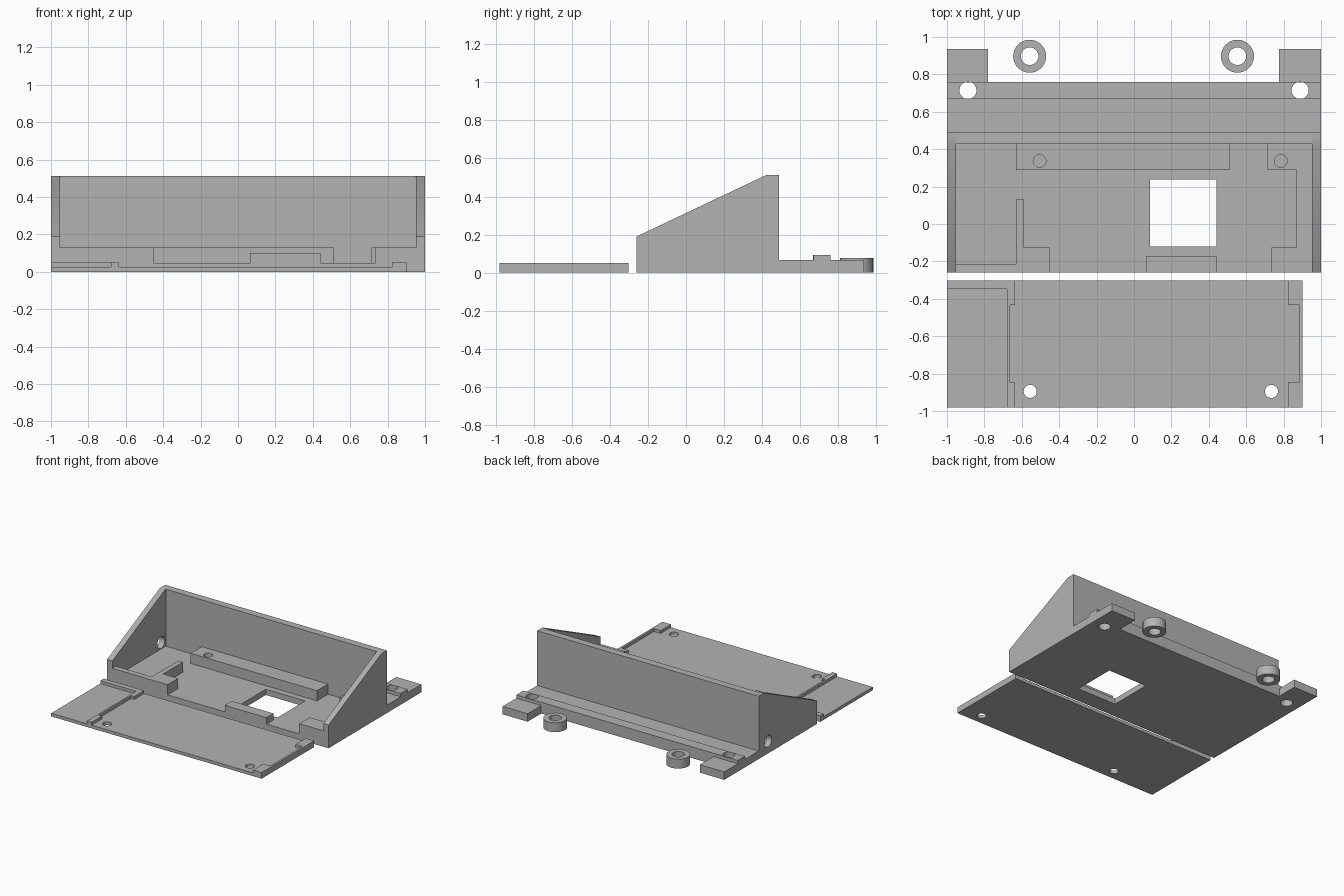
import bpy
import math
from mathutils import Matrix

if "Cube" in bpy.data.objects:
    bpy.data.objects.remove(bpy.data.objects["Cube"], do_unlink=True)

# One plain grey for everything
grey = bpy.data.materials.new("plain_grey")
grey.use_nodes = True
GREY = (0.45, 0.45, 0.45, 1)
grey.diffuse_color = GREY
for node in grey.node_tree.nodes:
    if node.type == "BSDF_PRINCIPLED":
        node.inputs["Base Color"].default_value = GREY

UPRIGHT = Matrix(((0, 0, 1, 0), (1, 0, 0, 0), (0, 1, 0, 0), (0, 0, 0, 1)))


def rect(x0, x1, y0, y1):
    return [(x0, y0), (x1, y0), (x1, y1), (x0, y1)]


def circle(x, y, r, n=32):
    return [(x + r * math.cos(i * math.tau / n), y + r * math.sin(i * math.tau / n))
            for i in range(n)]


def slab(name, loops, low, high, turn=Matrix()):
    """Extrude an outline (first loop) with holes (other loops) from low to high."""
    curve = bpy.data.curves.new(name + "_outline", "CURVE")
    curve.dimensions = "2D"
    curve.fill_mode = "BOTH"
    curve.extrude = (high - low) / 2
    for loop in loops:
        spline = curve.splines.new("POLY")
        spline.points.add(len(loop) - 1)
        for point, (u, v) in zip(spline.points, loop):
            point.co = (u, v, 0, 1)
        spline.use_cyclic_u = True
    helper = bpy.data.objects.new(name + "_outline", curve)
    bpy.context.collection.objects.link(helper)
    graph = bpy.context.evaluated_depsgraph_get()
    mesh = bpy.data.meshes.new_from_object(helper.evaluated_get(graph))
    bpy.data.objects.remove(helper, do_unlink=True)
    mesh.transform(turn @ Matrix.Translation((0, 0, (low + high) / 2)))
    mesh.materials.clear()
    mesh.materials.append(grey)
    obj = bpy.data.objects.new(name, mesh)
    bpy.context.collection.objects.link(obj)
    # Weld caps to sides, face outward, keep hard edges
    bpy.ops.object.select_all(action="DESELECT")
    obj.select_set(True)
    bpy.context.view_layer.objects.active = obj
    bpy.ops.object.mode_set(mode="EDIT")
    bpy.ops.mesh.select_all(action="SELECT")
    bpy.ops.mesh.remove_doubles(threshold=0.0005)
    bpy.ops.mesh.normals_make_consistent(inside=False)
    bpy.ops.object.mode_set(mode="OBJECT")
    bpy.ops.object.shade_smooth_by_angle(angle=math.radians(30))
    return obj


FLOOR, SHELF, RAIL, PAD, TOP = 0.047, 0.065, 0.092, 0.13, 0.512
FRONT, WALL_IN, WALL_OUT, REAR, TAB = -0.26, 0.43, 0.49, 0.76, 0.935
IN = 0.953


def rear_edge(y):
    """Outline from y back to the two corner tabs."""
    return [(-1, y), (1, y), (1, TAB), (0.775, TAB), (0.775, REAR),
            (-0.78, REAR), (-0.78, TAB), (-1, TAB)]


# Housing floor, rear shelf and rail
bolts = [circle(s * 0.888, 0.715, 0.046) for s in (-1, 1)]
window = rect(0.085, 0.44, -0.12, 0.237)
slab("base_plate", [rear_edge(FRONT), window] + bolts, 0, FLOOR)
slab("rear_shelf", [rear_edge(WALL_OUT)] + bolts, FLOOR, SHELF)
slab("rear_rail", [rect(-1, 1, 0.67, REAR)] + bolts, SHELF, RAIL)

# Upright walls
slab("back_wall", [rect(-IN, IN, WALL_IN, WALL_OUT)], FLOOR, TOP)
side = [(FRONT, FLOOR), (WALL_OUT, FLOOR), (WALL_OUT, TOP), (0.42, TOP), (FRONT, 0.19)]
slab("right_wall", [side, circle(0.37, 0.1, 0.048)], -1, -IN, UPRIGHT)
slab("left_wall", [side], IN, 1, UPRIGHT)

# Raised supports on the floor
slab("back_support", [rect(-0.63, 0.512, 0.288, WALL_IN), circle(-0.505, 0.337, 0.034)],
     FLOOR, PAD)
slab("left_support", [[(IN, FRONT), (IN, WALL_IN), (0.715, WALL_IN), (0.715, 0.288),
                       (0.87, 0.288), (0.87, -0.125), (0.735, -0.125), (0.735, FRONT)],
                      circle(0.785, 0.337, 0.034)], FLOOR, PAD)
slab("right_support", [[(-IN, FRONT), (-0.453, FRONT), (-0.453, -0.125), (-0.588, -0.125),
                        (-0.588, 0.13), (-0.63, 0.13), (-0.63, -0.213), (-IN, -0.213)]],
     FLOOR, PAD)
slab("front_support", [rect(0.063, 0.44, FRONT, -0.17)], FLOOR, 0.1)

# Separate cover plate with raised edges
NEAR, FAR, LOW, HIGH = -0.98, -0.303, 0.026, 0.05
N1, F1 = -0.848, -0.432
screws = [circle(x, -0.895, 0.035) for x in (-0.555, 0.735)]
slab("cover_plate", [rect(-1, 0.9, NEAR, FAR)] + screws, 0, LOW)
slab("cover_right_rim", [[(-0.678, NEAR), (-0.635, NEAR), (-0.635, N1), (-0.663, N1),
                          (-0.663, F1), (-0.635, F1), (-0.635, FAR), (-1, FAR),
                          (-1, -0.347), (-0.678, -0.347)]], LOW, HIGH)
slab("cover_left_rim", [[(0.9, NEAR), (0.9, FAR), (0.823, FAR), (0.823, F1),
                         (0.883, F1), (0.883, N1), (0.823, N1), (0.823, NEAR)]], LOW, HIGH)

# Loose spacer rings
for name, x in (("right_spacer", -0.558), ("left_spacer", 0.553)):
    slab(name, [circle(x, 0.897, 0.088, 48), circle(x, 0.897, 0.047)], 0, 0.077)
